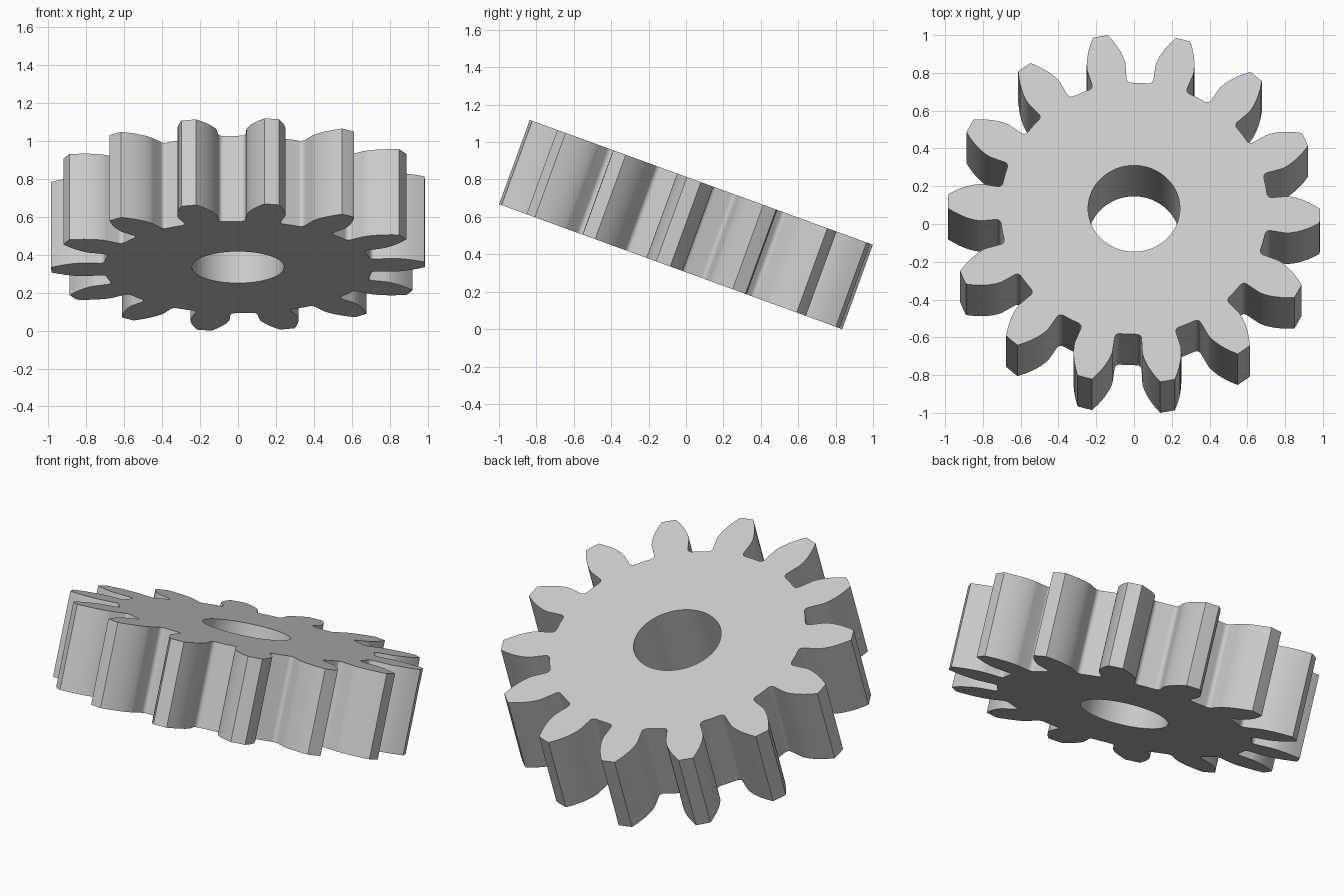
import bpy
import bmesh
from math import pi, sin, cos, tan, acos, asin, radians, sqrt
from mathutils import Matrix, Vector

cube = bpy.data.objects.get("Cube")
if cube:
    bpy.data.objects.remove(cube, do_unlink=True)

# Gear proportions
TEETH = 14
TIP = 0.986
MODULE = 2 * TIP / (TEETH + 2)
PITCH = MODULE * TEETH / 2
ROOT = PITCH - 1.25 * MODULE
PRESSURE = radians(20)
BASE = PITCH * cos(PRESSURE)
FILLET = 0.025
BORE = 0.243
THICKNESS = 0.48
TILT = radians(-20)
PHASE = radians(100.4)


def involute(angle):
    return tan(angle) - angle


def polar(r, a):
    return Vector((r * cos(a), r * sin(a), 0))


def half_tooth():
    """Outline from the tip centre down one flank to the middle of the gap."""
    half_angle = pi / (2 * TEETH) + involute(PRESSURE)
    pts = [polar(TIP, 0)]
    # Involute flank, sampled evenly in roll angle
    steps = 9
    top_roll = sqrt((TIP / BASE) ** 2 - 1)
    for i in range(steps, -1, -1):
        r = BASE * sqrt(1 + (top_roll * i / steps) ** 2)
        pts.append(polar(r, half_angle - involute(acos(min(1, BASE / r)))))
    # Rounded corner at the root
    centre_r = ROOT + FILLET
    swing = asin(FILLET / centre_r)
    centre = polar(centre_r, half_angle + swing)
    start, end = half_angle - pi / 2, half_angle + swing - pi
    for i in range(7):
        pts.append(centre + polar(FILLET, start + (end - start) * i / 6))
    pts.append(polar(ROOT, pi / TEETH))
    return pts


# Tooth outline, mirrored about its centre line and repeated
half = half_tooth()
mirrored = [Vector((p.x, -p.y, 0)) for p in half[1:-1]]
tooth = mirrored[::-1] + half
outline = []
for k in range(TEETH):
    turn = Matrix.Rotation(PHASE + 2 * pi * k / TEETH, 3, "Z")
    outline += [turn @ p for p in tooth]
bore = [polar(BORE, 2 * pi * i / 96) for i in range(96)]

# Fill the face between outline and bore, then extrude it
bm = bmesh.new()
edges = []
for loop in (outline, bore):
    verts = [bm.verts.new(p - Vector((0, 0, THICKNESS / 2))) for p in loop]
    edges += [bm.edges.new((v, verts[(i + 1) % len(verts)]))
              for i, v in enumerate(verts)]
bmesh.ops.triangle_fill(bm, edges=edges, use_beauty=True, normal=(0, 0, 1))
extruded = bmesh.ops.extrude_face_region(bm, geom=bm.faces[:], use_keep_orig=True)
raised = [g for g in extruded["geom"] if isinstance(g, bmesh.types.BMVert)]
bmesh.ops.translate(bm, verts=raised, vec=(0, 0, THICKNESS))
bmesh.ops.recalc_face_normals(bm, faces=bm.faces[:])

mesh = bpy.data.meshes.new("spur_gear")
bm.to_mesh(mesh)
bm.free()
gear = bpy.data.objects.new("spur_gear", mesh)
bpy.context.collection.objects.link(gear)

# Tilt the gear and rest it on the ground
tilt = Matrix.Rotation(TILT, 3, "X")
lowest = min((tilt @ v.co).z for v in mesh.vertices)
gear.rotation_euler.x = TILT
gear.location.z = -lowest

# Plain grey material
grey = bpy.data.materials.new("light_grey")
grey.use_nodes = True
colour = (0.6, 0.6, 0.6, 1)
grey.diffuse_color = colour
grey.node_tree.nodes["Principled BSDF"].inputs["Base Color"].default_value = colour
mesh.materials.append(grey)

bpy.ops.object.select_all(action="DESELECT")
gear.select_set(True)
bpy.context.view_layer.objects.active = gear
bpy.ops.object.shade_smooth_by_angle(angle=radians(30))
